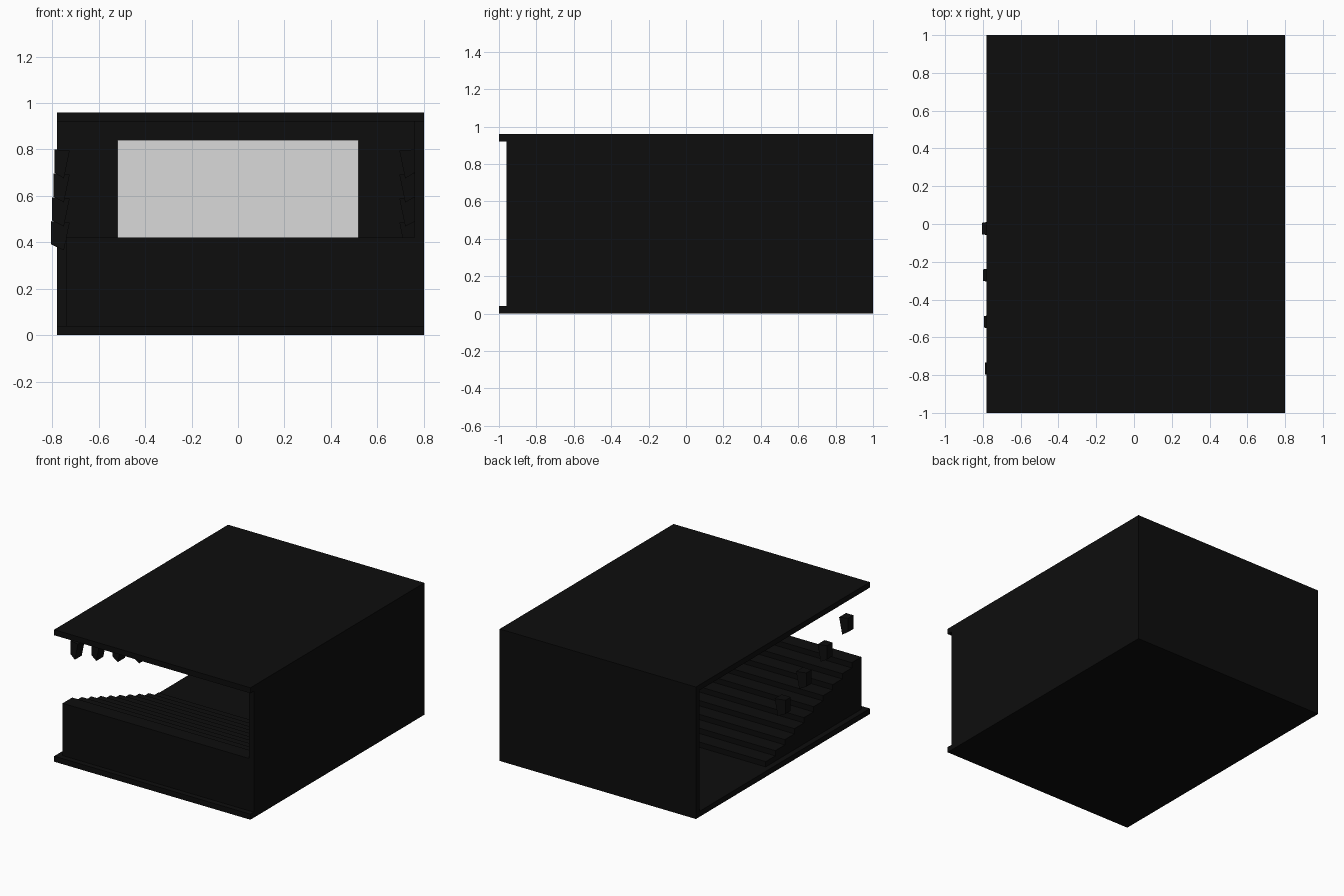
import bpy
import bmesh

cube = bpy.data.objects.get("Cube")
if cube:
    bpy.data.objects.remove(cube, do_unlink=True)


def make_material(name, value):
    mat = bpy.data.materials.new(name)
    mat.use_nodes = True
    colour = (value, value, value, 1)
    mat.diffuse_color = colour
    mat.node_tree.nodes["Principled BSDF"].inputs["Base Color"].default_value = colour
    return mat


BLACK = make_material("matte black", 0.004)
GREY = make_material("screen grey", 0.7)


def add_object(name, bm, mat):
    bmesh.ops.recalc_face_normals(bm, faces=bm.faces)
    mesh = bpy.data.meshes.new(name)
    bm.to_mesh(mesh)
    bm.free()
    mesh.materials.append(mat)
    obj = bpy.data.objects.new(name, mesh)
    bpy.context.collection.objects.link(obj)
    return obj


def box(name, xs, ys, zs, mat=BLACK):
    """Box spanning the given ranges."""
    bm = bmesh.new()
    bmesh.ops.create_cube(bm, size=1)
    for v in bm.verts:
        v.co = [r[0] if c < 0 else r[1] for c, r in zip(v.co, (xs, ys, zs))]
    return add_object(name, bm, mat)


def loft(name, ring_a, ring_b):
    """Solid between two matching rings of points."""
    bm = bmesh.new()
    a = [bm.verts.new(p) for p in ring_a]
    b = [bm.verts.new(p) for p in ring_b]
    bm.faces.new(a)
    bm.faces.new(b)
    n = len(a)
    for i in range(n):
        j = (i + 1) % n
        bm.faces.new((a[i], a[j], b[j], b[i]))
    return add_object(name, bm, BLACK)


# Room shell, open at the front and on one side
LEFT, RIGHT, SLAB, TOP = -0.78, 0.80, 0.04, 0.96
box("floor", (LEFT, RIGHT), (-1, 1), (0, SLAB))
box("ceiling", (LEFT, RIGHT), (-1, 1), (TOP - SLAB, TOP))
box("back_wall", (LEFT, RIGHT), (0.96, 1), (SLAB, TOP - SLAB))
box("side_wall", (RIGHT - SLAB, RIGHT), (-0.96, 0.96), (SLAB, TOP - SLAB))

# Projection screen
box("screen", (-0.52, 0.52), (0.952, 0.96), (0.25, 0.84), GREY)

# Stepped seating platform, highest at the front
STEPS, TREAD, RISE, START, CREST = 10, 0.11, 0.038, -0.96, 0.42
profile = [(START, SLAB)]
for i in range(STEPS):
    z = CREST - i * RISE
    profile += [(START + i * TREAD, z), (START + (i + 1) * TREAD, z)]
profile.append((START + STEPS * TREAD, SLAB))
loft("stepped_platform",
     [(-0.74, y, z) for y, z in profile],
     [(0.76, y, z) for y, z in profile])


# Tapered speakers, lower towards the screen
def speaker(name, y, top, out, mirrored):
    def place(x):
        return -x - 0.03 if mirrored else x

    def ring(x_top, x_low, half, z_top, z_low):
        corners = ((x_top, -half, z_top), (x_top, half, z_top),
                   (x_low, half, z_low), (x_low, -half, z_low))
        return [(place(x), y + dy, z) for x, dy, z in corners]

    loft(name, ring(out, out, 0.03, top, top - 0.1),
         ring(-0.725, -0.75, 0.04, top - 0.005, top - 0.125))


for i in range(4):
    for side, mirrored in (("right", False), ("left", True)):
        speaker(f"{side}_speaker_{i + 1}", -0.765 + i * 0.247,
                0.80 - i * 0.103, -0.79 - i * 0.005, mirrored)
